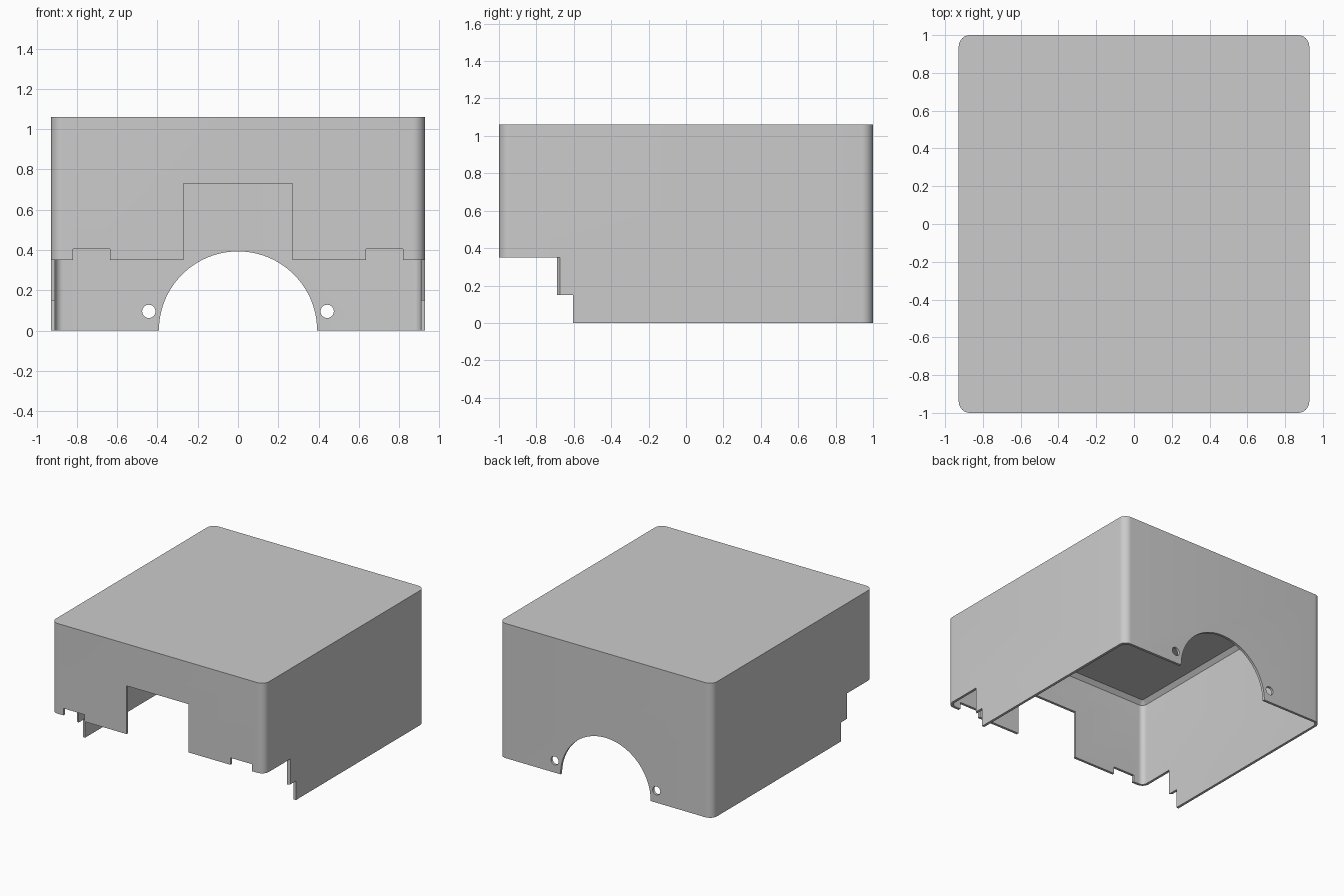
import bpy, bmesh
from math import sin, cos, pi

if "Cube" in bpy.data.objects:
    bpy.data.objects.remove(bpy.data.objects["Cube"], do_unlink=True)

HALF_X, HALF_Y, TOP = 0.928, 1.0, 1.06
WALL, RADIUS = 0.02, 0.06

grey = bpy.data.materials.new("light_grey")
grey.use_nodes = True
grey.diffuse_color = (0.6, 0.6, 0.6, 1)
grey.node_tree.nodes["Principled BSDF"].inputs["Base Color"].default_value = (0.6, 0.6, 0.6, 1)


def rounded_rect(hx, hy, r, steps=10):
    """Outline of a rounded rectangle, anticlockwise."""
    points = []
    for i, (sx, sy) in enumerate([(1, 1), (-1, 1), (-1, -1), (1, -1)]):
        for s in range(steps + 1):
            a = (i + s / steps) * pi / 2
            points.append((sx * (hx - r) + r * cos(a), sy * (hy - r) + r * sin(a)))
    return points


def circle(cx, cz, r, steps):
    return [(cx + r * cos(2 * pi * s / steps), cz + r * sin(2 * pi * s / steps))
            for s in range(steps)]


def prism(name, outline, low, high, along="z", top_chamfer=0):
    """Extrude an outline along z (outline in x, y) or along y (outline in x, z)."""
    bm = bmesh.new()
    place = (lambda p: (p[0], p[1], low)) if along == "z" else (lambda p: (p[0], low, p[1]))
    face = bm.faces.new([bm.verts.new(place(p)) for p in outline])
    moved = bmesh.ops.extrude_face_region(bm, geom=[face])["geom"]
    shift = (0, 0, high - low) if along == "z" else (0, high - low, 0)
    bmesh.ops.translate(bm, verts=[g for g in moved if isinstance(g, bmesh.types.BMVert)], vec=shift)
    if top_chamfer:
        rim = [e for e in bm.edges if all(abs(v.co.z - high) < 1e-5 for v in e.verts)]
        bmesh.ops.bevel(bm, geom=rim, offset=top_chamfer, segments=1, affect="EDGES")
    bmesh.ops.recalc_face_normals(bm, faces=bm.faces)
    mesh = bpy.data.meshes.new(name)
    bm.to_mesh(mesh)
    bm.free()
    obj = bpy.data.objects.new(name, mesh)
    bpy.context.collection.objects.link(obj)
    return obj


def box(name, x0, x1, y0, y1, z0, z1):
    return prism(name, [(x0, y0), (x1, y0), (x1, y1), (x0, y1)], z0, z1)


# Solid body with rounded vertical corners
cover = prism("cover", rounded_rect(HALF_X, HALF_Y, RADIUS), 0, TOP)
cover.data.materials.append(grey)

# Hollow inside, with a chamfer where the walls meet the top
cutters = [prism("cavity", rounded_rect(HALF_X - WALL, HALF_Y - WALL, RADIUS - WALL),
                 -0.1, TOP - WALL, top_chamfer=0.03)]

# Stepped cut under the front, and the tall front opening
cutters += [box("front_step", -1.1, 1.1, -1.1, -0.69, -0.2, 0.35),
            box("low_step", -1.2, 1.2, -1.2, -0.605, -0.3, 0.15),
            box("front_opening", -0.27, 0.27, -1.3, -0.9, 0.1, 0.73)]

# Front notches, slanted side edges and back screw holes, mirrored
for side in (-1, 1):
    x0, x1 = sorted((side * 0.635, side * 0.82))
    cutters.append(box("front_notch", x0, x1, -1.15, -0.95, 0.2, 0.405))
    slant = [(0.89, -0.72), (0.948, -0.72), (0.948, -0.66), (0.89, -0.703)]
    cutters.append(prism("side_slant", [(side * x, y) for x, y in slant], 0.1, 0.35))
    cutters.append(prism("screw_hole", circle(side * 0.443, 0.095, 0.033, 32), 0.9, 1.1, "y"))

# Half-round opening in the back
cutters.append(prism("back_arch", circle(0, 0, 0.393, 96), 0.9, 1.2, "y"))

for cutter in cutters:
    cutter.hide_render = True
    cut = cover.modifiers.new(cutter.name, "BOOLEAN")
    cut.operation = "DIFFERENCE"
    cut.solver = "EXACT"
    cut.object = cutter

# Keep the finished shell and drop the cutters
bpy.context.view_layer.update()
evaluated = cover.evaluated_get(bpy.context.evaluated_depsgraph_get())
finished = bpy.data.meshes.new_from_object(evaluated)
cover.modifiers.clear()
cover.data = finished
finished.materials.clear()
finished.materials.append(grey)
for polygon in finished.polygons:
    polygon.material_index = 0
for cutter in cutters:
    bpy.data.objects.remove(cutter, do_unlink=True)

# Smooth rounded corners, sharp edges elsewhere
bpy.ops.object.select_all(action="DESELECT")
cover.select_set(True)
bpy.context.view_layer.objects.active = cover
bpy.ops.object.shade_smooth_by_angle(angle=pi / 6)
